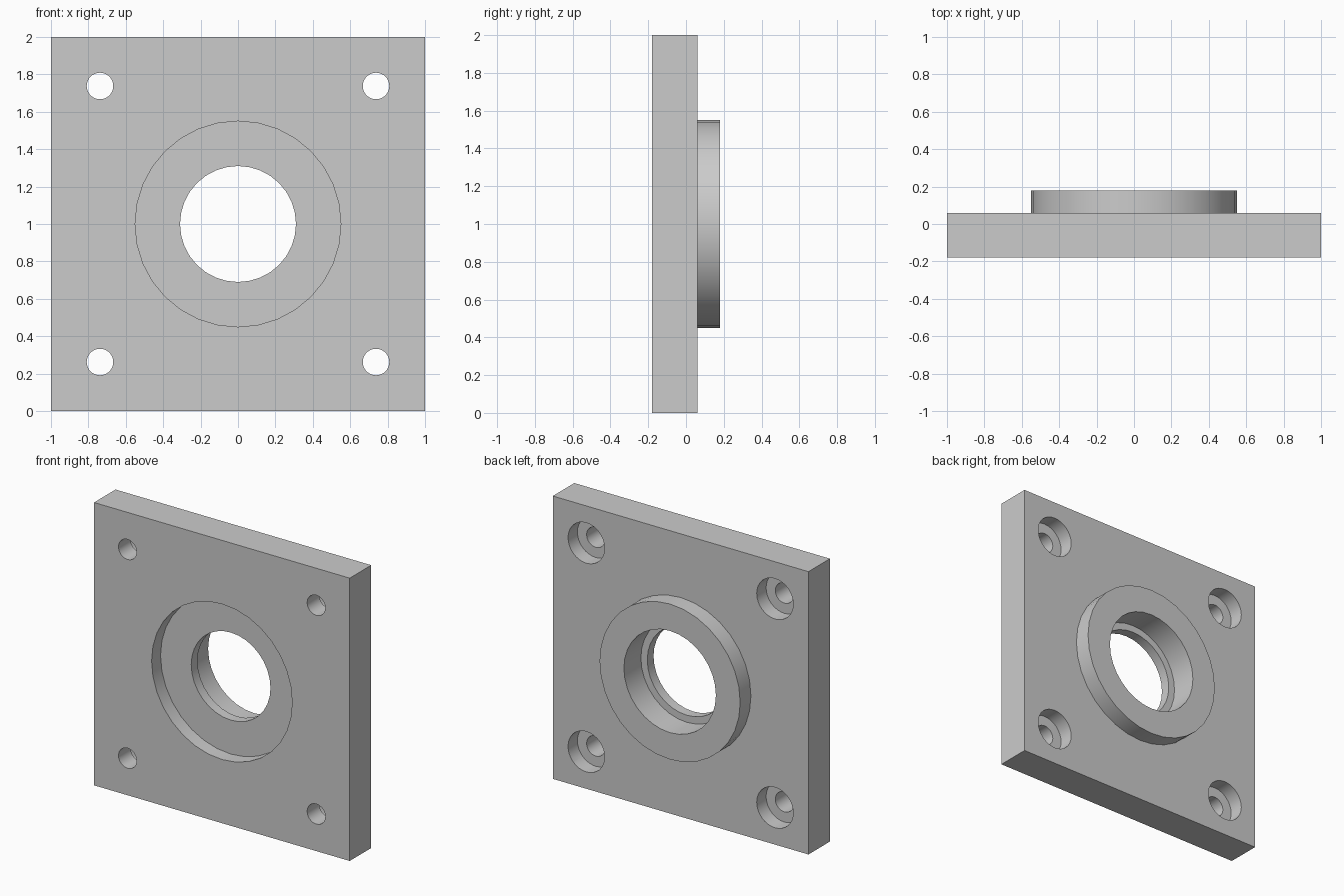
import bpy
from math import pi, radians

if "Cube" in bpy.data.objects:
    bpy.data.objects.remove(bpy.data.objects["Cube"])

FRONT, PLATE_BACK, BOSS_BACK = -0.18, 0.06, 0.18
MID_Z = 1.0


def cylinder(name, radius, y0, y1, x=0.0, z=MID_Z):
    """32-sided cylinder lying along y from y0 to y1."""
    bpy.ops.mesh.primitive_cylinder_add(
        vertices=32, radius=radius, depth=y1 - y0,
        location=(x, (y0 + y1) / 2, z), rotation=(pi / 2, 0, 0))
    obj = bpy.context.object
    obj.name = name
    return obj


def combine(target, tool, operation):
    """Apply a boolean and discard the tool object."""
    mod = target.modifiers.new(tool.name, 'BOOLEAN')
    mod.operation = operation
    mod.solver = 'EXACT'
    mod.object = tool
    bpy.context.view_layer.objects.active = target
    bpy.ops.object.modifier_apply(modifier=mod.name)
    bpy.data.objects.remove(tool)


# Square plate
bpy.ops.mesh.primitive_cube_add(size=1, location=(0, (FRONT + PLATE_BACK) / 2, MID_Z))
plate = bpy.context.object
plate.name = "mounting_plate"
plate.scale = (2, PLATE_BACK - FRONT, 2)
bpy.ops.object.transform_apply(location=True, rotation=True, scale=True)

# Raised round boss on the back
combine(plate, cylinder("boss", 0.55, -0.03, BOSS_BACK), 'UNION')

# Front recess, through bore and wider rear bore
for name, radius, y0, y1 in (
        ("front_recess", 0.55, -0.3, -0.08),
        ("through_bore", 0.31, -0.3, 0.3),
        ("rear_bore", 0.36, -0.01, 0.3)):
    combine(plate, cylinder(name, radius, y0, y1), 'DIFFERENCE')

# Corner screw holes, counterbored from the back
for sx in (-1, 1):
    for sz in (-1, 1):
        x, z = sx * 0.738, MID_Z + sz * 0.738
        combine(plate, cylinder("screw_hole", 0.071, -0.3, 0.3, x, z), 'DIFFERENCE')
        combine(plate, cylinder("screw_head_pocket", 0.143, -0.045, 0.3, x, z), 'DIFFERENCE')

# Smooth round walls, crisp rims
bpy.ops.object.select_all(action='DESELECT')
plate.select_set(True)
bpy.context.view_layer.objects.active = plate
bpy.ops.object.shade_smooth_by_angle(angle=radians(30))
